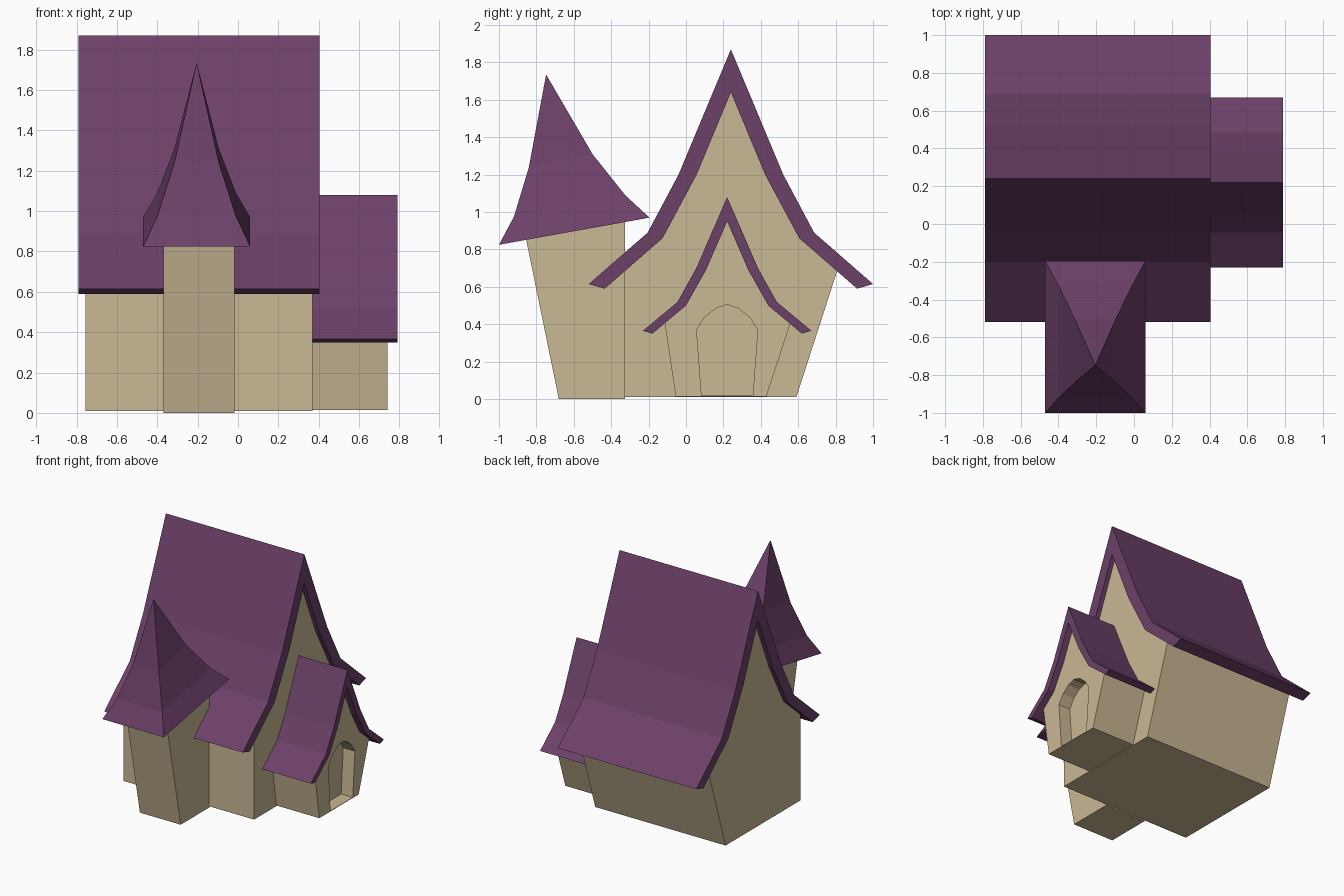
import bpy
import bmesh

if "Cube" in bpy.data.objects:
    bpy.data.objects.remove(bpy.data.objects["Cube"])


def material(name, rgb):
    mat = bpy.data.materials.new(name)
    mat.use_nodes = True
    mat.diffuse_color = (*rgb, 1)
    mat.node_tree.nodes["Principled BSDF"].inputs["Base Color"].default_value = (*rgb, 1)
    return mat


plaster = material("tan plaster", (0.59, 0.48, 0.30))
shingle = material("purple shingle", (0.15, 0.052, 0.14))


def finish(name, bm, mat):
    bmesh.ops.recalc_face_normals(bm, faces=bm.faces[:])
    mesh = bpy.data.meshes.new(name)
    bm.to_mesh(mesh)
    bm.free()
    mesh.materials.append(mat)
    obj = bpy.data.objects.new(name, mesh)
    bpy.context.collection.objects.link(obj)
    return obj


def extrude_x(name, profile, x0, x1, mat):
    """Prism along x from a (y, z) outline."""
    bm = bmesh.new()
    face = bm.faces.new([bm.verts.new((x0, y, z)) for y, z in profile])
    new = bmesh.ops.extrude_face_region(bm, geom=[face])["geom"]
    bmesh.ops.translate(bm, vec=(x1 - x0, 0, 0),
                        verts=[v for v in new if isinstance(v, bmesh.types.BMVert)])
    return finish(name, bm, mat)


def mirrored(half, centre):
    """Full line from eave to eave; half runs from ridge to eave as (offset, z)."""
    left = [(centre - o, z) for o, z in reversed(half[1:])]
    return left + [(centre + o, z) for o, z in half]


def roof(name, outer, inner, centre, x0, x1):
    outline = mirrored(outer, centre) + mirrored(inner, centre)[::-1]
    return extrude_x(name, outline, x0, x1, shingle)


def gable(inner, centre, lift):
    """Top edge of a wall, tucked slightly into the roof, right to left."""
    return [(y, z + lift) for y, z in mirrored(inner[:-1], centre)][::-1]


# Main house
MAIN_Y = 0.24
main_outer = [(0, 1.87), (0.28, 1.2), (0.445, 0.89), (0.76, 0.615)]
main_inner = [(0, 1.64), (0.183, 1.2), (0.365, 0.86), (0.675, 0.59)]
roof("main_roof", main_outer, main_inner, MAIN_Y, -0.79, 0.405)
extrude_x("main_walls",
          [(-0.33, 0.01), (0.59, 0.01), (0.81, 0.69)]
          + gable(main_inner, MAIN_Y, 0.02) + [(-0.33, 0.7)],
          -0.755, 0.37, plaster)

# Porch with its small roof
PORCH_Y = 0.22
porch_outer = [(0, 1.08), (0.165, 0.7), (0.265, 0.52), (0.45, 0.365)]
porch_inner = [(0, 0.95), (0.113, 0.69), (0.22, 0.5), (0.4, 0.35)]
roof("porch_roof", porch_outer, porch_inner, PORCH_Y, 0.365, 0.79)
porch = extrude_x("porch_walls",
                  [(-0.055, 0.015), (0.43, 0.015), (0.56, 0.41)]
                  + gable(porch_inner, PORCH_Y, 0.01) + [(-0.115, 0.415)],
                  0.36, 0.74, plaster)

# Arched door recess
arch = [(0, 0.505), (0.06, 0.485), (0.12, 0.437), (0.163, 0.37), (0.137, 0.019)]
cutter = extrude_x("door_cutter", mirrored(arch, PORCH_Y), 0.64, 0.8, plaster)
cutter.hide_render = True
cut = porch.modifiers.new("door", "BOOLEAN")
cut.operation = "DIFFERENCE"
cut.solver = "EXACT"
cut.object = cutter
bpy.context.view_layer.objects.active = porch
bpy.ops.object.modifier_apply(modifier=cut.name)
bpy.data.objects.remove(cutter)

# Leaning tower
extrude_x("tower_walls",
          [(-0.68, 0), (-0.325, 0), (-0.325, 0.95), (-0.855, 0.855)],
          -0.37, -0.018, plaster)

# Tower spire: tilted square rings rising to a point
SPIRE_X = -0.205
rings = [  # half width, front y, front z, back y, back z
    (0.265, -1.0, 0.825, -0.195, 0.97),
    (0.195, -0.92, 0.975, -0.325, 1.09),
    (0.11, -0.84, 1.24, -0.5, 1.31),
]
bm = bmesh.new()
loops = []
for w, fy, fz, by, bz in rings:
    corners = [(-w, fy, fz), (w, fy, fz), (w, by, bz), (-w, by, bz)]
    loops.append([bm.verts.new((SPIRE_X + x, y, z)) for x, y, z in corners])
tip = bm.verts.new((SPIRE_X, -0.748, 1.735))
bm.faces.new(loops[0][::-1])
for i in range(4):
    j = (i + 1) % 4
    for low, high in zip(loops, loops[1:]):
        bm.faces.new((low[i], low[j], high[j], high[i]))
    bm.faces.new((loops[-1][i], loops[-1][j], tip))
finish("tower_roof", bm, shingle)
